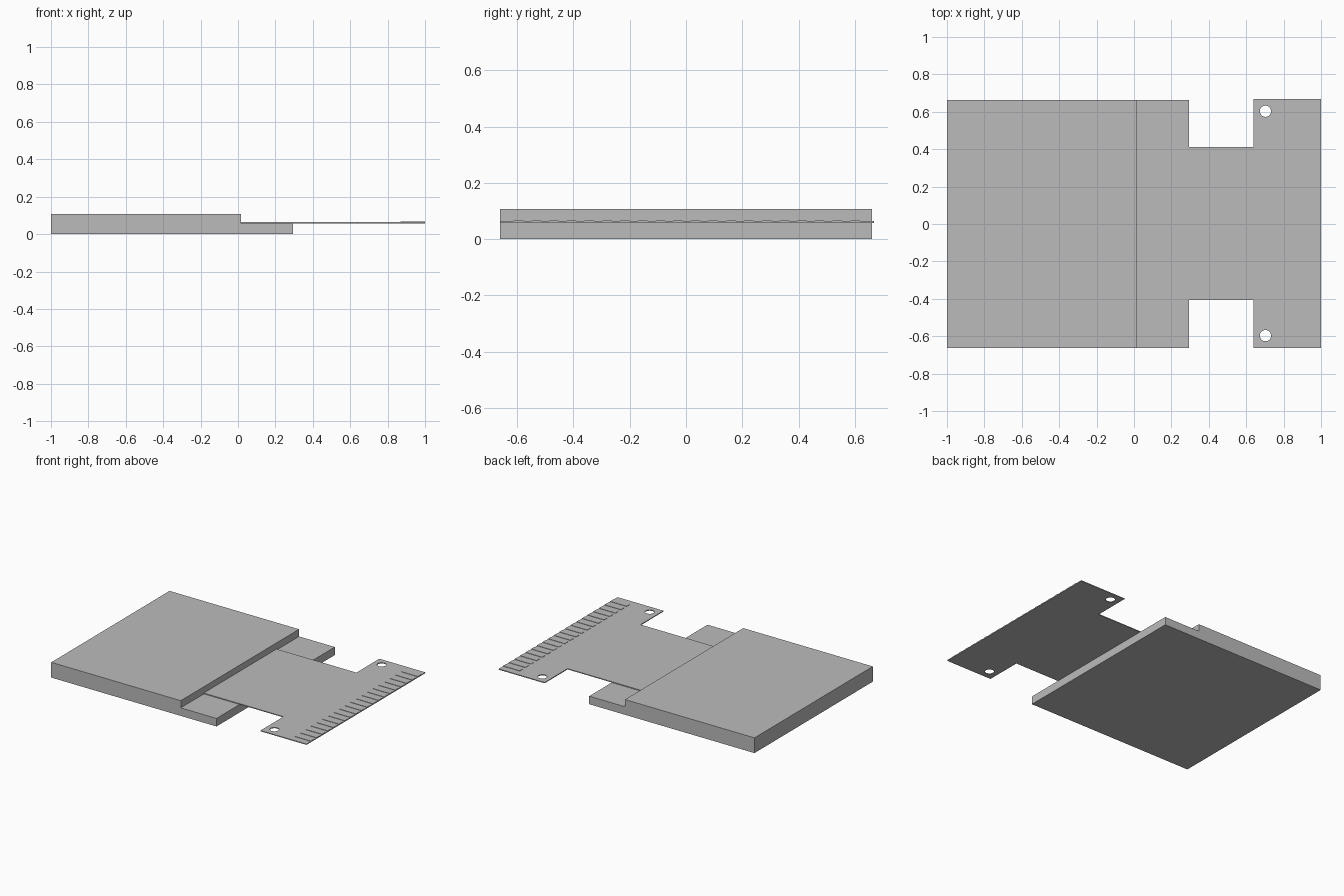
import bpy
import math

cube = bpy.data.objects.get("Cube")
if cube:
    bpy.data.objects.remove(cube, do_unlink=True)

grey = bpy.data.materials.new("plain_grey")
grey.use_nodes = True
colour = (0.5, 0.5, 0.5, 1)
grey.diffuse_color = colour
grey.node_tree.nodes["Principled BSDF"].inputs["Base Color"].default_value = colour


def plate(name, outlines, depth):
    """Filled outlines (inner ones become holes) extruded along local z, centred."""
    curve = bpy.data.curves.new(name, "CURVE")
    curve.dimensions = "2D"
    curve.fill_mode = "BOTH"
    curve.extrude = depth / 2
    for pts in outlines:
        spline = curve.splines.new("POLY")
        spline.points.add(len(pts) - 1)
        for p, (x, y) in zip(spline.points, pts):
            p.co = (x, y, 0, 1)
        spline.use_cyclic_u = True
    temp = bpy.data.objects.new(name + "_outline", curve)
    bpy.context.collection.objects.link(temp)
    bpy.context.view_layer.update()
    graph = bpy.context.evaluated_depsgraph_get()
    mesh = bpy.data.meshes.new_from_object(temp.evaluated_get(graph))
    bpy.data.objects.remove(temp, do_unlink=True)
    mesh.materials.clear()
    mesh.materials.append(grey)
    mesh.shade_flat()
    obj = bpy.data.objects.new(name, mesh)
    bpy.context.collection.objects.link(obj)
    return obj


def circle(x, y, r, n=32):
    return [(x + r * math.cos(2 * math.pi * i / n),
             y + r * math.sin(2 * math.pi * i / n)) for i in range(n)]


# Stepped panel body, drawn from the side and turned upright
step_x, ledge_z = 0.015, 0.057
body = plate("panel_body", [[(-1, 0), (0.295, 0), (0.295, ledge_z),
                             (step_x, ledge_z), (step_x, 0.108), (-1, 0.108)]], 1.324)
body.rotation_euler.x = math.pi / 2

# Thin T-shaped ribbon with two locating holes
half = [(step_x, 0.408), (0.64, 0.408), (0.64, 0.665), (1, 0.665)]
ribbon_outline = half + [(x, -y) for x, y in reversed(half)]
ribbon = plate("ribbon_cable", [ribbon_outline, circle(0.703, 0.6, 0.03),
                                circle(0.703, -0.6, 0.03)], 0.006)
ribbon.location = (0, 0.003, 0.061)

# Row of raised contact strips along the ribbon end
count, pitch, width, length = 20, 0.063, 0.034, 0.13
for i in range(count):
    y = (i - (count - 1) / 2) * pitch
    strip = plate("contact_strip_%02d" % (i + 1),
                  [[(1 - length, y - width / 2), (1, y - width / 2),
                    (1, y + width / 2), (1 - length, y + width / 2)]], 0.003)
    strip.location = (0, 0.003, 0.065)
